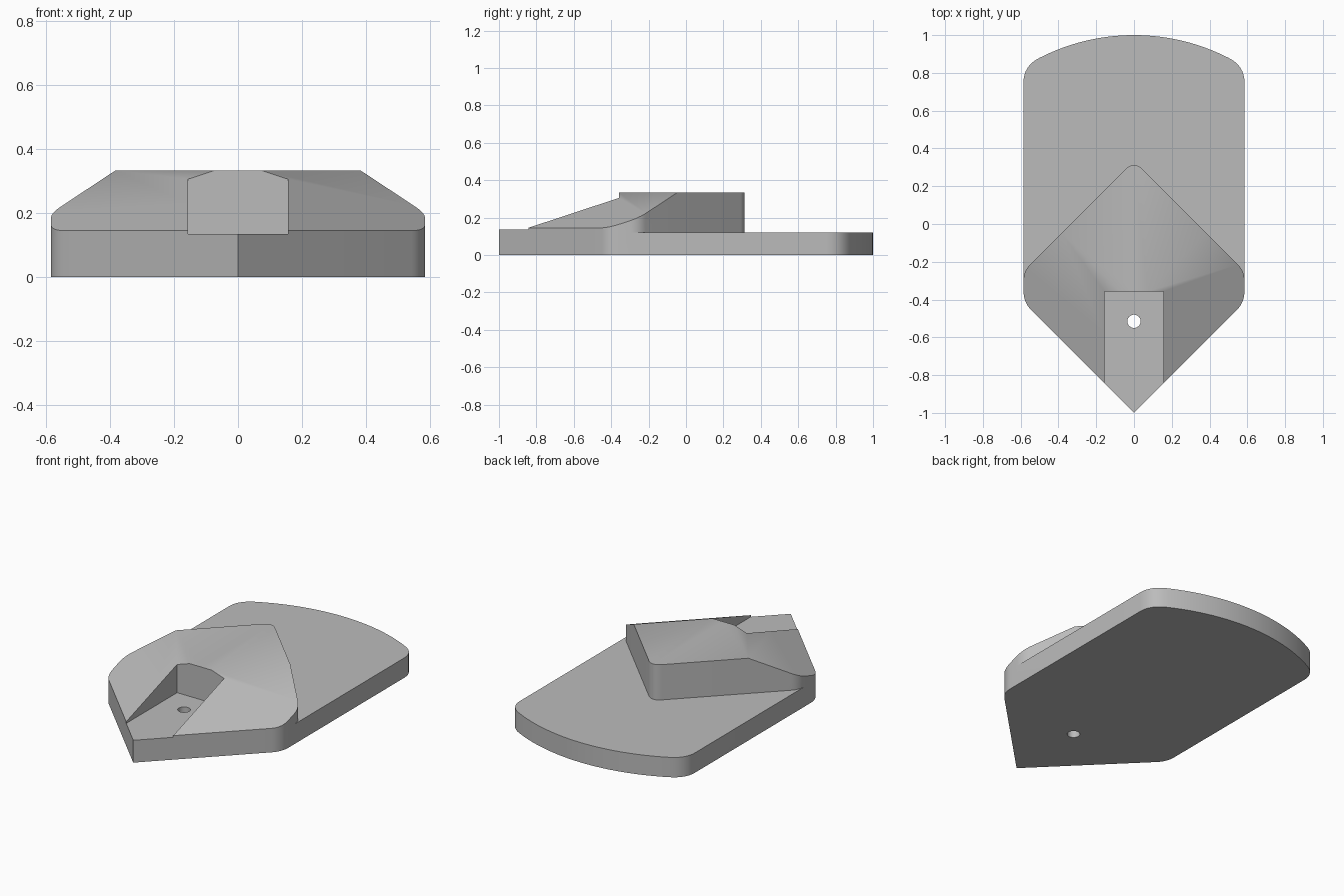
import bpy, bmesh, math
from mathutils import Vector

if "Cube" in bpy.data.objects:
    bpy.data.objects.remove(bpy.data.objects["Cube"])

HALF_W, PLATE_H, TOP = 0.585, 0.12, 0.333

grey = bpy.data.materials.new("light grey")
grey.diffuse_color = (0.5, 0.5, 0.5, 1)
grey.use_nodes = True
grey.node_tree.nodes["Principled BSDF"].inputs["Base Color"].default_value = grey.diffuse_color


def rounded(p, a, b, ta, tb, n=8):
    """Curve replacing corner p, coming from a and going to b."""
    p, a, b = Vector(p), Vector(a), Vector(b)
    s, e = p + (a - p).normalized() * ta, p + (b - p).normalized() * tb
    return [s * (1 - t) ** 2 + p * 2 * t * (1 - t) + e * t * t
            for t in (i / n for i in range(n + 1))]


def mirrored(right):
    """Close an outline whose first and last points lie on x = 0."""
    return [tuple(p) for p in right] + [(-p[0], p[1]) for p in right[-2:0:-1]]


def prism(name, outline, z0, z1):
    bm = bmesh.new()
    face = bm.faces.new([bm.verts.new((x, y, z0)) for x, y in outline])
    ext = bmesh.ops.extrude_face_region(bm, geom=[face], use_keep_orig=True)
    for v in ext["geom"]:
        if isinstance(v, bmesh.types.BMVert):
            v.co.z = z1
    bmesh.ops.recalc_face_normals(bm, faces=bm.faces)
    mesh = bpy.data.meshes.new(name)
    bm.to_mesh(mesh)
    bm.free()
    mesh.materials.append(grey)
    obj = bpy.data.objects.new(name, mesh)
    bpy.context.collection.objects.link(obj)
    return obj


def combine(obj, other, operation):
    mod = obj.modifiers.new(operation.lower(), 'BOOLEAN')
    mod.operation, mod.object, mod.solver = operation, other, 'EXACT'
    bpy.context.view_layer.objects.active = obj
    bpy.ops.object.modifier_apply(modifier=mod.name)
    bpy.data.objects.remove(other)


# Shared pointed front with softened shoulders
tip, shoulder = (0, -1), (HALF_W, -1 + HALF_W)
front = [Vector(tip)] + rounded(shoulder, tip, (HALF_W, 0), 0.06, 0.06)

# Base plate with a bowed back edge
R = 1.10
bow = [Vector((x, 1 - R + math.sqrt(R * R - x * x)))
       for x in (0.5 * (1 - i / 12) for i in range(13))]
corner = Vector((HALF_W, 0.837))
back = rounded(corner, (HALF_W, 0), bow[0], 0.087, (bow[0] - corner).length)
plate = prism("base_plate", mirrored(front + back[:-1] + bow), 0, PLATE_H)

# Raised diamond block
apex, side = (0, 0.335), (HALF_W, 0.335 - HALF_W)
block_side = rounded(side, (HALF_W, -1), apex, 0.05, 0.05)
nose = rounded(apex, side, (-HALF_W, side[1]), 0.065, 0.065, 12)[:7]
nose[-1].x = 0
block = prism("raised_block", mirrored(front + block_side + nose), 0, TOP)

# Slope its top down to the two front edges
bm = bmesh.new()
bm.from_mesh(block.data)
crease = 1 - (TOP - 0.145) / 0.33
for normal in ((1, -1, 0), (-1, -1, 0), (1, 0, 0)):
    origin = (0, 0, 0) if normal[1] == 0 else (0, -crease, 0)
    bmesh.ops.bisect_plane(bm, geom=bm.verts[:] + bm.edges[:] + bm.faces[:],
                           dist=1e-5, plane_co=origin, plane_no=normal)
for v in bm.verts:
    if v.co.z > 0.1:
        v.co.z = min(TOP, 0.145 + 0.33 * (1 - abs(v.co.x) + v.co.y))
bm.to_mesh(block.data)
bm.free()
combine(plate, block, 'UNION')

# Front pocket and through hole
pocket = prism("pocket_cutter", [(-0.157, -1.1), (0.157, -1.1),
                                 (0.157, -0.357), (-0.157, -0.357)], 0.135, 0.6)
combine(plate, pocket, 'DIFFERENCE')
circle = [(0.035 * math.cos(i * math.tau / 32), -0.515 + 0.035 * math.sin(i * math.tau / 32))
          for i in range(32)]
combine(plate, prism("hole_cutter", circle, -0.1, 0.6), 'DIFFERENCE')

plate.name = "wedge_block_on_plate"
plate.select_set(True)
bpy.context.view_layer.objects.active = plate
bpy.ops.object.shade_smooth_by_angle(angle=math.radians(30))
